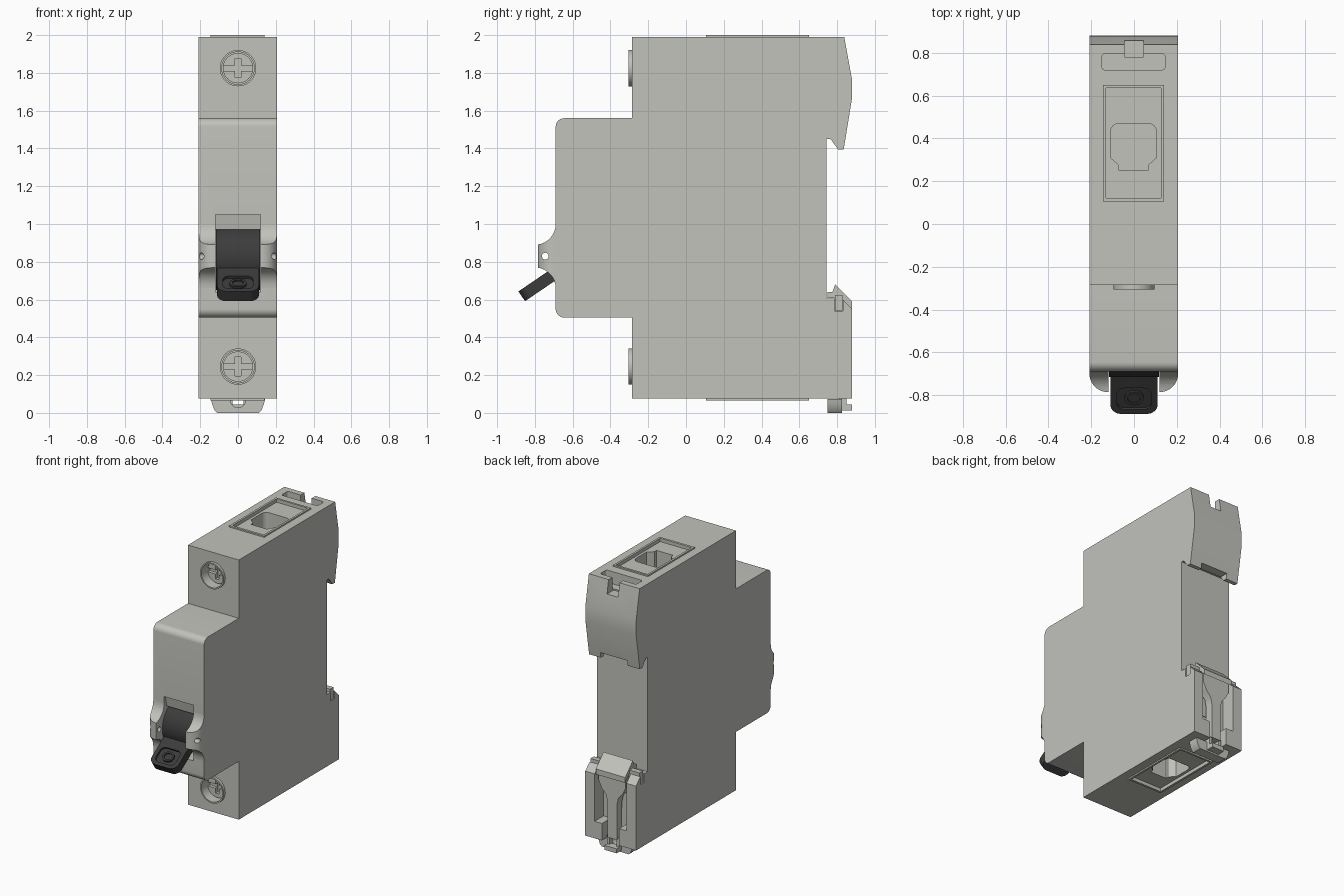
import bpy, bmesh
from math import sin, cos, pi, radians, atan2
from mathutils import Matrix

if "Cube" in bpy.data.objects:
    bpy.data.objects.remove(bpy.data.objects["Cube"])


def material(name, rgb):
    m = bpy.data.materials.new(name)
    m.use_nodes = True
    m.diffuse_color = (*rgb, 1)
    m.node_tree.nodes["Principled BSDF"].inputs["Base Color"].default_value = (*rgb, 1)
    return m


GREY = material("light_grey_plastic", (0.54, 0.54, 0.505))
DARK = material("dark_grey_plastic", (0.045, 0.045, 0.045))
parts = []


def arc(cx, cy, r, start, end, n=8):
    angles = [radians(start + (end - start) * i / n) for i in range(n + 1)]
    return [(cx + r * cos(a), cy + r * sin(a)) for a in angles]


def circle(cx, cy, r, n=40):
    return arc(cx, cy, r, 0, 360, n)[:-1]


def rect(x0, x1, y0, y1):
    return [(x0, y0), (x1, y0), (x1, y1), (x0, y1)]


def rounded(x0, x1, y0, y1, r):
    return (arc(x1 - r, y0 + r, r, -90, 0) + arc(x1 - r, y1 - r, r, 0, 90)
            + arc(x0 + r, y1 - r, r, 90, 180) + arc(x0 + r, y0 + r, r, 180, 270))


def prism(name, pts, axis, a, b, mat=GREY):
    """Extrude a 2D outline along an axis from a to b."""
    place = {"x": lambda u, v, t: (t, u, v),
             "y": lambda u, v, t: (u, t, v),
             "z": lambda u, v, t: (u, v, t)}[axis]
    bm = bmesh.new()
    lo = [bm.verts.new(place(u, v, a)) for u, v in pts]
    hi = [bm.verts.new(place(u, v, b)) for u, v in pts]
    bm.faces.new(lo)
    bm.faces.new(hi[::-1])
    for i in range(len(pts)):
        j = (i + 1) % len(pts)
        bm.faces.new((lo[i], hi[i], hi[j], lo[j]))
    bmesh.ops.recalc_face_normals(bm, faces=bm.faces)
    me = bpy.data.meshes.new(name)
    bm.to_mesh(me)
    bm.free()
    me.materials.append(mat)
    ob = bpy.data.objects.new(name, me)
    bpy.context.collection.objects.link(ob)
    parts.append(ob)
    return ob


def boolean(ob, tools, op="DIFFERENCE", keep=False):
    """Apply a series of booleans, then drop the tools."""
    for t in tools:
        m = ob.modifiers.new("cut", "BOOLEAN")
        m.object, m.operation, m.solver = t, op, "EXACT"
    bpy.context.view_layer.update()
    dg = bpy.context.evaluated_depsgraph_get()
    me = bpy.data.meshes.new_from_object(ob.evaluated_get(dg))
    ob.modifiers.clear()
    ob.data = me
    if not keep:
        for t in tools:
            parts.remove(t)
            bpy.data.objects.remove(t)


X0, X1 = -0.208, 0.206

# Housing: stepped side profile with rail hook at the back
profile = ([(-0.285, 0.075), (-0.285, 0.505)]
           + arc(-0.645, 0.55, 0.045, 270, 180) + arc(-0.645, 1.515, 0.045, 180, 90)
           + [(-0.285, 1.56), (-0.285, 1.99), (0.838, 1.99), (0.878, 1.77), (0.878, 1.66),
              (0.835, 1.395), (0.805, 1.395), (0.765, 1.45), (0.745, 1.45), (0.745, 0.605),
              (0.785, 0.605), (0.785, 0.54), (0.83, 0.54), (0.83, 0.6), (0.88, 0.55),
              (0.88, 0.075)])
housing = prism("housing", profile, "x", X0, X1)

# Raised cheeks either side of the lever
cheek = ([(-0.688, 0.66)] + arc(-0.8, 0.66, 0.11, 0, 82) + arc(-0.8, 1.0, 0.11, -82, 0)
         + [(-0.688, 1.0)])
cheeks = prism("lever_cheeks", cheek, "x", X0, X1)
plan = ([(X1, -0.6)] + arc(X1 - 0.085, -0.7, 0.085, 0, -90, 12)
        + arc(X0 + 0.085, -0.7, 0.085, 270, 180, 12) + [(X0, -0.6)])
boolean(cheeks, [prism("plan", plan, "z", 0.5, 1.2)], "INTERSECT")

slot = prism("slot", [(-0.9, 1.05), (-0.675, 1.05), (-0.66, 0.97), (-0.5, 0.97),
                      (-0.5, 0.64), (-0.9, 0.64)], "x", -0.12, 0.12)
boolean(cheeks, [slot], keep=True)
boolean(cheeks, [prism("pin_hole", circle(-0.745, 0.83, 0.018, 20), "x", -0.3, 0.3)])

# Housing recesses
cutters = [slot,
           prism("hook_gap", rect(0.775, 0.95, 1.3, 1.435), "x", -0.11, 0.11),
           prism("channel", rect(-0.13, 0.13, 0.2, 0.7), "y", 0.775, 0.95),
           prism("channel_low", rect(-0.07, 0.07, 0.0, 0.3), "y", 0.77, 0.95),
           prism("rear_pocket", rounded(-0.15, 0.145, 0.72, 0.795, 0.015), "z", 1.9, 2.1),
           prism("rear_notch", rect(-0.045, 0.045, 0.78, 0.95), "z", 1.89, 2.1)]
for z in (0.245, 1.825):
    cutters.append(prism("screw_hole", circle(0, z, 0.086), "y", -0.4, -0.18))
opening = (arc(0.065, 0.43, 0.04, 0, 90) + arc(-0.07, 0.43, 0.04, 90, 180)
           + [(-0.11, 0.31), (-0.07, 0.275), (-0.07, 0.25), (0.065, 0.25),
              (0.065, 0.275), (0.105, 0.31)])
for face, s in ((1.99, 1), (0.075, -1)):
    cutters.append(prism("panel", rect(-0.13, 0.125, 0.122, 0.635), "z",
                         face - 0.015 * s, face + 0.1 * s))
    cutters.append(prism("opening", opening, "z", face - 0.16 * s, face + 0.08 * s))
boolean(housing, cutters)

# Terminal frames on the top and bottom
for name, face, s in (("top_frame", 1.99, 1), ("bottom_frame", 0.075, -1)):
    frame = prism(name, rect(-0.145, 0.14, 0.105, 0.65), "z", face - 0.002 * s, face + 0.01 * s)
    boolean(frame, [prism("inner", rect(-0.13, 0.125, 0.122, 0.635), "z",
                          face - 0.1 * s, face + 0.1 * s)])

# Terminal screws: collar and cross-slotted head
for name, z in (("lower", 0.245), ("upper", 1.825)):
    collar = prism(name + "_screw_collar", circle(0, z, 0.096), "y", -0.305, -0.283)
    boolean(collar, [prism("bore", circle(0, z, 0.086), "y", -0.4, -0.1)])
    head = prism(name + "_screw_head", circle(0, z, 0.08), "y", -0.24, -0.175)
    boolean(head, [prism("slot_h", rect(-0.1, 0.1, z - 0.015, z + 0.015), "y", -0.3, -0.215),
                   prism("slot_v", rect(-0.015, 0.015, z - 0.05, z + 0.05), "y", -0.3, -0.21)])

# Lever: drum plus tilted grip with an oval button in a pocket
prism("lever_drum", circle(-0.545, 0.82, 0.17, 64), "x", -0.117, 0.117, DARK)
outline = ([(0.11, 0.1)] + arc(0.06, -0.14, 0.05, 0, -90)
           + arc(-0.06, -0.14, 0.05, 270, 180) + [(-0.11, 0.1)])
grip = prism("lever_grip", outline, "z", -0.0625, 0, DARK)
boolean(grip, [prism("pocket", rounded(-0.08, 0.08, -0.165, -0.045, 0.035), "z", -0.015, 0.1, DARK)])
button = prism("lever_button", [(u, v * 0.85 - 0.105) for u, v in circle(0, 0, 0.045)],
               "z", -0.02, -0.002, DARK)
boolean(button, [prism("dish", [(u, v * 0.85 - 0.105) for u, v in circle(0, 0, 0.03)],
                       "z", -0.01, 0.1, DARK)])
tilt = Matrix.Translation((0, -0.73, 0.75)) @ Matrix.Rotation(atan2(0.102, 0.15), 4, "X")
for ob in (grip, button):
    ob.data.transform(tilt)

# Rail clip: wedge head, crossbar, tapered stem and pull tab
prism("clip_head", [(0.75, 0.607), (0.75, 0.64), (0.775, 0.64), (0.79, 0.68), (0.88, 0.59),
                    (0.88, 0.55), (0.83, 0.6), (0.83, 0.54), (0.787, 0.54), (0.787, 0.607)],
      "x", -0.12, 0.12)
prism("clip_crossbar", rect(0.788, 0.828, 0.542, 0.625), "x", -0.2, 0.2)
half = [(0.11, 0.6), (0.11, 0.5), (0.085, 0.45), (0.05, 0.41), (0.038, 0.36), (0.038, 0.1)]
prism("clip_stem", half + [(-u, v) for u, v in half[::-1]], "y", 0.8, 0.86)
tab = prism("clip_tab", [(-0.143, 0.073), (-0.138, 0.05), (-0.125, 0.015), (-0.11, 0.0),
                         (0.11, 0.0), (0.125, 0.015), (0.138, 0.05), (0.143, 0.073)],
            "y", 0.75, 0.825)
boolean(tab, [prism("tab_hole", circle(0, 0.068, 0.04), "y", 0.7, 0.9)])
prism("clip_foot", rect(-0.05, 0.05, 0.012, 0.045), "y", 0.822, 0.88)
for s in (-1, 1):
    prism("clip_foot_link", rect(s * 0.03, s * 0.05, 0.03, 0.11), "y", 0.81, 0.85)

# Smooth curved walls, keep hard edges
for ob in bpy.context.view_layer.objects:
    ob.select_set(ob in parts)
bpy.context.view_layer.objects.active = housing
bpy.ops.object.shade_smooth_by_angle(angle=radians(30))
